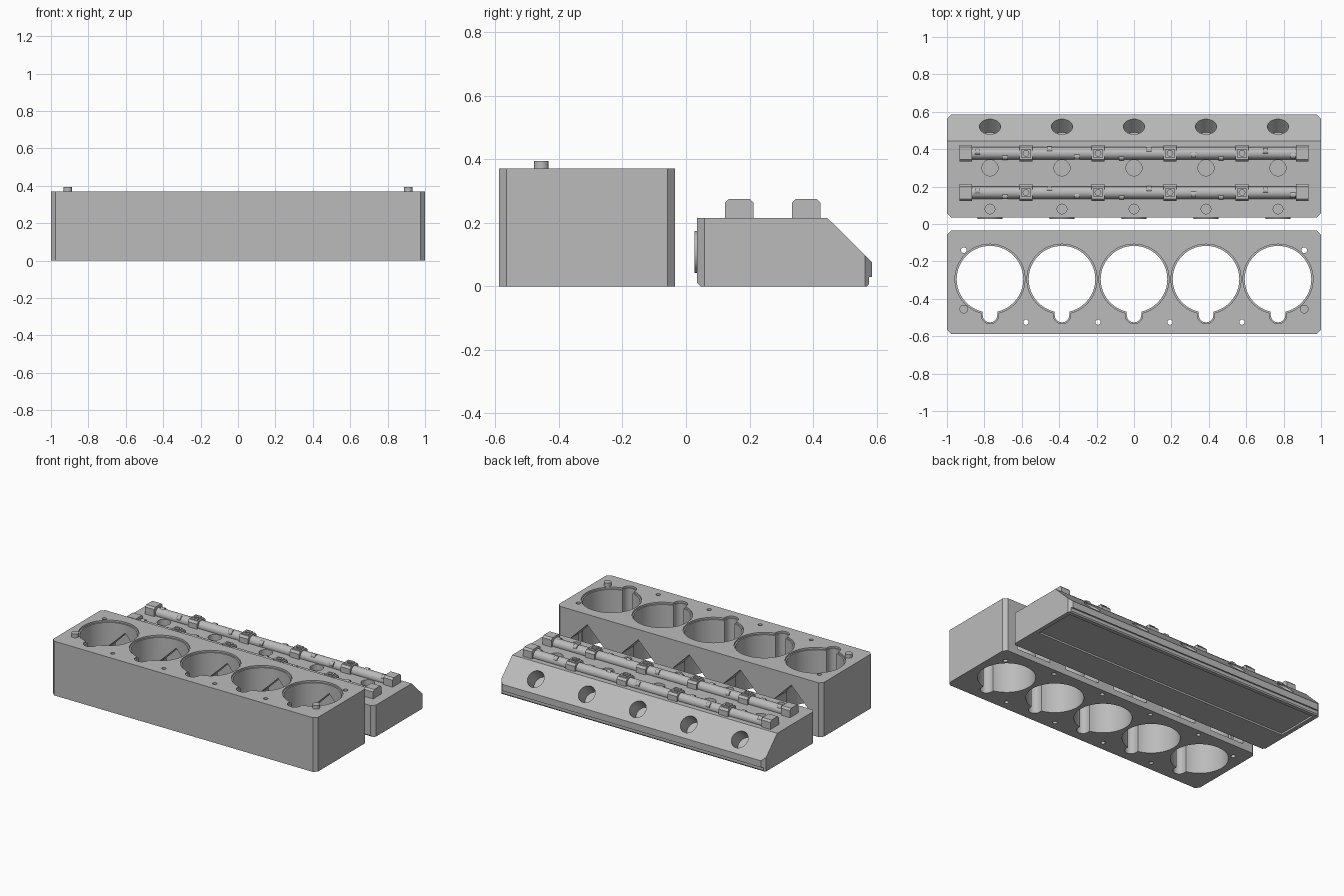
import bpy, bmesh, math
from mathutils import Matrix

if "Cube" in bpy.data.objects:
    bpy.data.objects.remove(bpy.data.objects["Cube"])

steel = bpy.data.materials.new("machined grey")
steel.diffuse_color = (0.5, 0.5, 0.5, 1)
steel.use_nodes = True
steel.node_tree.nodes["Principled BSDF"].inputs["Base Color"].default_value = steel.diffuse_color

BORES = [-0.77, -0.385, 0.0, 0.385, 0.77]
MID = [-0.5775, -0.1925, 0.1925, 0.5775]


def circle(u, v, r, n=32):
    return [(u + r * math.cos(2 * math.pi * i / n), v + r * math.sin(2 * math.pi * i / n)) for i in range(n)]


def rect(u0, u1, v0, v1, c=0.0):
    if not c:
        return [(u0, v0), (u1, v0), (u1, v1), (u0, v1)]
    return [(u0 + c, v0), (u1 - c, v0), (u1, v0 + c), (u1, v1 - c),
            (u1 - c, v1), (u0 + c, v1), (u0, v1 - c), (u0, v0 + c)]


def prism(outline, lo, hi, axis="z"):
    return outline, lo, hi, axis


def build(name, prisms, matrices=None):
    """One object from closed outlines extruded along an axis."""
    bm = bmesh.new()
    place = {"x": lambda a, b, h: (h, a, b), "y": lambda a, b, h: (a, h, b), "z": lambda a, b, h: (a, b, h)}
    for k, (outline, lo, hi, axis) in enumerate(prisms):
        m = matrices[k] if matrices else Matrix()
        low, top = [[bm.verts.new(m @ Matrix.Translation(place[axis](a, b, h)).to_translation())
                     for a, b in outline] for h in (lo, hi)]
        n = len(outline)
        bm.faces.new(low[::-1])
        bm.faces.new(top)
        for i in range(n):
            j = (i + 1) % n
            bm.faces.new((low[i], low[j], top[j], top[i]))
    bmesh.ops.recalc_face_normals(bm, faces=bm.faces)
    mesh = bpy.data.meshes.new(name)
    bm.to_mesh(mesh)
    bm.free()
    mesh.materials.append(steel)
    ob = bpy.data.objects.new(name, mesh)
    bpy.context.collection.objects.link(ob)
    return ob


def select(ob):
    bpy.ops.object.select_all(action="DESELECT")
    ob.select_set(True)
    bpy.context.view_layer.objects.active = ob


def cut(ob, prisms, matrices=None, operation="DIFFERENCE"):
    cutter = build("cutter", prisms, matrices)
    mod = ob.modifiers.new("cut", "BOOLEAN")
    mod.operation, mod.solver, mod.object = operation, "EXACT", cutter
    select(ob)
    bpy.ops.object.modifier_apply(modifier=mod.name)
    bpy.data.objects.remove(cutter)


def finish(ob):
    select(ob)
    bpy.ops.object.shade_smooth_by_angle(angle=math.radians(30))


def keyhole(x, R, r, y=-0.295, ys=-0.487, n=56):
    """Round bore with a round-ended slot towards the front."""
    a = math.asin(r / R)
    start, span = -math.pi / 2 + a, 2 * math.pi - 2 * a
    pts = [(x + R * math.cos(start + span * i / n), y + R * math.sin(start + span * i / n)) for i in range(n + 1)]
    pts += [(x - r * math.cos(math.pi * i / 14), ys - r * math.sin(math.pi * i / 14)) for i in range(15)]
    return pts


# Cylinder block with lipped keyhole bores
block = build("cylinder_block", [prism(rect(-1, 1, -0.588, -0.035, 0.023), 0, 0.37)])
cut(block, [prism(keyhole(x, 0.178, 0.039), -0.1, 0.5) for x in BORES])
cut(block, [prism(keyhole(x, 0.187, 0.046), 0.358, 0.5) for x in BORES])

# Gabled windows through the rear wall of each bore
cut(block, [prism([(x - 0.13, 0.04), (x + 0.13, 0.04), (x + 0.13, 0.17), (x, 0.30), (x - 0.13, 0.17)],
                  -0.2, 0.1, "y") for x in BORES])

# Bolt holes: through holes, and blind ones from below
cut(block, [prism(circle(x, -0.525, 0.014, 16), -0.1, 0.5) for x in MID]
    + [prism(circle(x, -0.14, 0.015, 16), -0.1, 0.5) for x in (-0.91, 0.91)]
    + [prism(circle(x, -0.075, 0.014, 16), -0.1, 0.03) for x in MID])
finish(block)

# Locating dowels
finish(build("dowels", [prism(circle(x, -0.455, 0.023, 24), 0.3, 0.395) for x in (-0.91, 0.91)]))

# Cylinder head: sloped profile trimmed to a chamfered footprint
head = build("cylinder_head", [prism([(0.045, 0), (0.57, 0), (0.576, 0.008), (0.576, 0.03), (0.586, 0.03),
                                      (0.586, 0.075), (0.445, 0.215), (0.035, 0.215), (0.035, 0.01)],
                                     -1, 1, "x")])
cut(head, [prism(rect(-1, 1, 0.035, 0.586, 0.023), -0.1, 0.4)], operation="INTERSECT")

# Shallow recess underneath
cut(head, [prism(rect(-0.97, 0.97, 0.25, 0.545), -0.1, 0.012)])

# Plug wells and front bolt holes in the top
cut(head, [prism(circle(x, 0.30, 0.043), 0.13, 0.4) for x in BORES]
    + [prism(circle(x, 0.08, 0.026, 24), 0.18, 0.4) for x in BORES])

# Intake ports square to the slope
slope = [Matrix.Translation((x, 0.52, 0.14)) @ Matrix.Rotation(-math.pi / 4, 4, "X") for x in BORES]
cut(head, [prism(circle(0, 0, 0.057), -0.1, 0.1) for x in BORES], slope)
finish(head)

# Exhaust port flanges on the head's front face
flanges = build("exhaust_flanges", [prism(circle(x, 0.108, 0.066), 0.027, 0.04, "y") for x in BORES])
cut(flanges, [prism(circle(x, 0.108, 0.048), 0.0, 0.034, "y") for x in BORES])
finish(flanges)

# Two camshafts with lobes, end blocks and bearing caps
for label, y in (("exhaust", 0.168), ("intake", 0.378)):
    zc = 0.226
    finish(build(label + "_camshaft", [prism(circle(y, zc, 0.033), -0.9, 0.9, "x")]))
    lobes = []
    for k, x in enumerate(BORES):
        for s, angles in ((-0.067, (70, 40, 150, 110, 60)), (0.08, (140, 130, 45, 150, 120))):
            a = math.radians(angles[k])
            lobes.append(prism(circle(y + 0.024 * math.cos(a), zc + 0.024 * math.sin(a), 0.017, 16),
                               x + s - 0.014, x + s + 0.014, "x"))
    finish(build(label + "_cam_lobes", lobes))
    end_shape = [(y - 0.045, 0.21), (y + 0.045, 0.21), (y + 0.045, 0.263), (y + 0.033, 0.275),
                 (y - 0.033, 0.275), (y - 0.045, 0.263)]
    finish(build(label + "_end_blocks", [prism(end_shape, x - 0.034, x + 0.034, "x") for x in (-0.9, 0.9)]))
    cap_shape = [(y - 0.045, 0.21), (y + 0.045, 0.21), (y + 0.045, 0.25), (y + 0.033, 0.264),
                 (y - 0.033, 0.264), (y - 0.045, 0.25)]
    finish(build(label + "_bearing_caps", [prism(cap_shape, x - 0.035, x + 0.035, "x") for x in MID]))
    pads = build(label + "_cap_pads", [prism(rect(x - 0.024, x + 0.024, y - 0.024, y + 0.024), 0.25, 0.275)
                                       for x in MID])
    cut(pads, [prism(circle(x, y, 0.015, 20), 0.255, 0.3) for x in MID])
    finish(pads)
